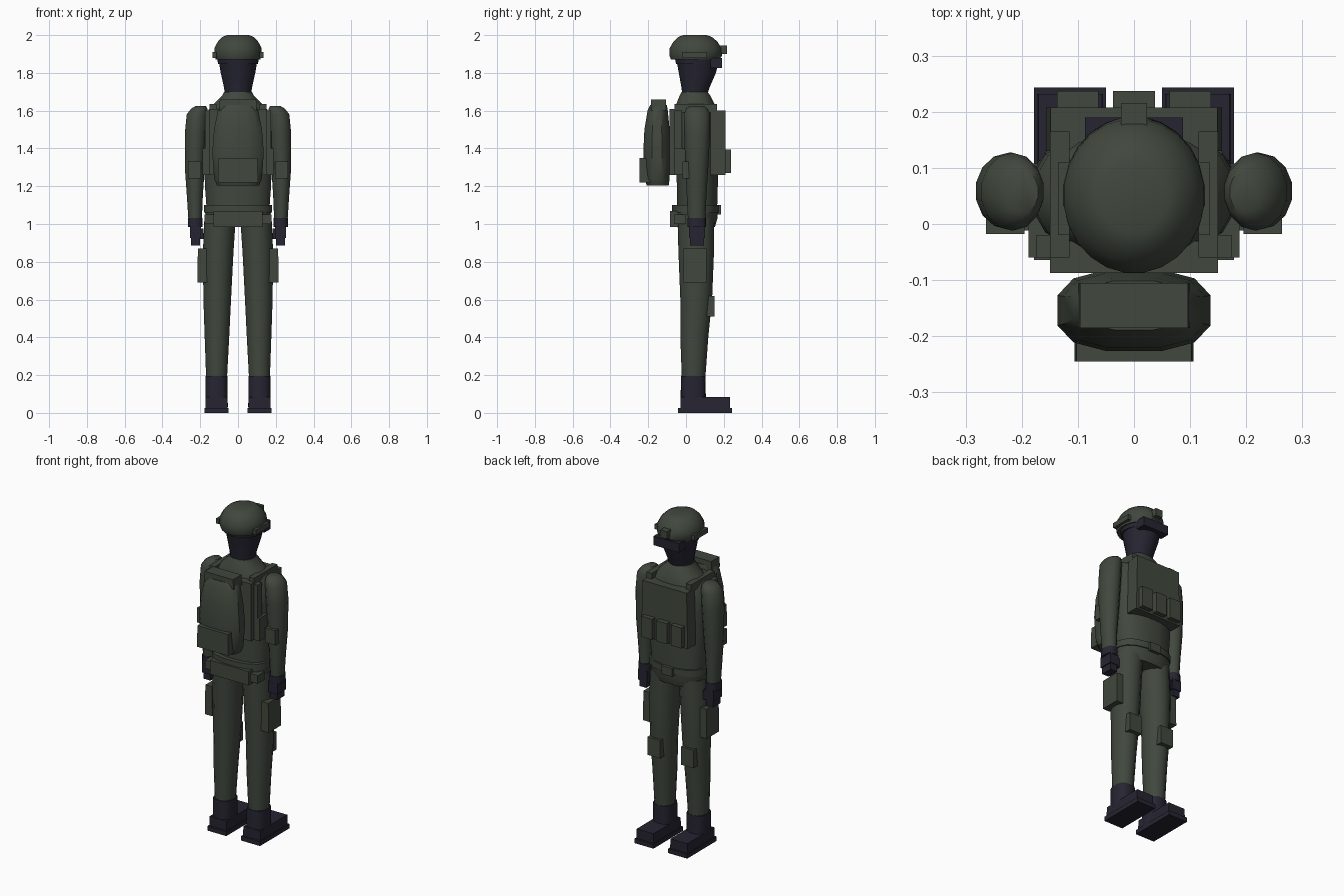
import bpy, bmesh
from math import cos, sin, pi, copysign

if "Cube" in bpy.data.objects:
    bpy.data.objects.remove(bpy.data.objects["Cube"])


def material(name, color):
    m = bpy.data.materials.new(name)
    m.use_nodes = True
    m.diffuse_color = (*color, 1)
    m.node_tree.nodes["Principled BSDF"].inputs["Base Color"].default_value = (*color, 1)
    return m


GREEN = material("field green", (0.052, 0.064, 0.048))
DARK = material("dark navy", (0.019, 0.018, 0.031))


def finish(name, bm, mat, smooth=False):
    bmesh.ops.recalc_face_normals(bm, faces=bm.faces)
    mesh = bpy.data.meshes.new(name)
    bm.to_mesh(mesh)
    bm.free()
    mesh.materials.append(mat)
    ob = bpy.data.objects.new(name, mesh)
    bpy.context.collection.objects.link(ob)
    if smooth:
        bpy.ops.object.select_all(action="DESELECT")
        ob.select_set(True)
        bpy.context.view_layer.objects.active = ob
        bpy.ops.object.shade_smooth_by_angle(angle=0.75)
    return ob


def box(name, x, y, z, mat=GREEN, taper=1.0):
    """Box from axis ranges; taper scales the top face in x."""
    bm = bmesh.new()
    bmesh.ops.create_cube(bm, size=1)
    for v in bm.verts:
        k = taper if v.co.z > 0 else 1
        v.co = [(a + b) / 2 + c * (b - a) * s
                for (a, b), c, s in zip((x, y, z), v.co, (k, 1, 1))]
    return finish(name, bm, mat)


def loft(name, rings, mat=GREEN, sides=14, square=1.0, smooth=True):
    """Skin through rings given as (z, x0, x1, y0, y1)."""
    bm = bmesh.new()
    loops = []
    for z, x0, x1, y0, y1 in rings:
        loop = []
        for i in range(sides):
            a = 2 * pi * (i + 0.5) / sides
            c, s = [copysign(abs(t) ** square, t) for t in (cos(a), sin(a))]
            loop.append(bm.verts.new(((x0 + x1) / 2 + c * (x1 - x0) / 2,
                                      (y0 + y1) / 2 + s * (y1 - y0) / 2, z)))
        loops.append(loop)
    for p, q in zip(loops, loops[1:]):
        for i in range(sides):
            j = (i + 1) % sides
            bm.faces.new((p[i], p[j], q[j], q[i]))
    bm.faces.new(loops[0])
    bm.faces.new(loops[-1])
    return finish(name, bm, mat, smooth)


def centred(rows):
    return [(z, -w, w, y0, y1) for z, w, y0, y1 in rows]


# Torso, hips and belt
loft("torso", centred([(1.03, .165, -.05, .165), (1.2, .178, -.05, .17),
                       (1.45, .185, -.06, .17), (1.58, .18, -.06, .165),
                       (1.63, .135, -.055, .155), (1.68, .085, -.035, .13),
                       (1.7, .075, -.025, .115)]), sides=16, square=.85)
loft("hips", centred([(.985, .155, -.06, .155), (1.03, .175, -.07, .168),
                      (1.1, .178, -.065, .168)]), sides=16, square=.8)
loft("belt", centred([(1.06, .182, -.075, .175), (1.1, .182, -.075, .175)]),
     sides=16, square=.8)
box("rear_belt_pouch", (-.13, .13), (-.085, -.04), (.985, 1.07))
box("belt_buckle", (-.035, .035), (.155, .185), (1.05, 1.1))

# Head and helmet
loft("masked_head", centred([(1.67, .07, -.02, .11), (1.72, .075, -.025, .125),
                             (1.8, .093, -.04, .16), (1.88, .107, -.055, .18)]), DARK, 16)
loft("helmet", centred([(1.87, .118, -.08, .175), (1.89, .127, -.088, .192),
                        (1.93, .126, -.088, .188), (1.965, .108, -.068, .168),
                        (1.99, .083, -.042, .138), (2.0, .06, -.015, .11)]), sides=24)
loft("goggle_strap", centred([(1.847, .108, -.055, .165), (1.873, .111, -.06, .172)]), DARK, 16)
box("goggles", (-.087, .087), (.13, .19), (1.825, 1.88), DARK)
box("helmet_mount", (-.023, .023), (.17, .216), (1.9, 1.945))

# Plate carrier
box("front_plate", (-.157, .157), (.13, .208), (1.26, 1.6), taper=.95)
box("back_plate", (-.15, .15), (-.087, -.03), (1.26, 1.61))
for n, x in enumerate((-.1, 0, .1)):
    box(f"magazine_pouch_{n + 1}", (x - .037, x + .037), (.19, .237), (1.27, 1.395))

# Backpack
loft("backpack", centred([(1.205, .115, -.21, -.09), (1.24, .13, -.222, -.085),
                          (1.38, .14, -.228, -.08), (1.5, .13, -.222, -.085),
                          (1.6, .11, -.205, -.095), (1.63, .095, -.19, -.1)]),
     sides=12, square=.75)
box("backpack_lid", (-.1, .1), (-.185, -.105), (1.6, 1.66), taper=.96)
box("backpack_pocket", (-.106, .106), (-.245, -.19), (1.22, 1.35), taper=.97)


# Mirrored limbs and gear
for side, s in (("left", 1), ("right", -1)):
    def sx(a, b):
        return tuple(sorted((s * a, s * b)))

    def part(name, x, y, z, mat=GREEN, **kw):
        box(f"{side}_{name}", sx(*x), y, z, mat, **kw)

    def limb(name, rows, mat=GREEN, **kw):
        loft(f"{side}_{name}", [(z, *sx(a, b), y0, y1) for z, a, b, y0, y1 in rows], mat, **kw)

    limb("leg", [(.18, .057, .17, -.022, .102), (.4, .045, .178, -.03, .118),
                 (.6, .035, .185, -.03, .138), (.85, .022, .188, -.04, .148),
                 (1.03, .01, .18, -.045, .15)])
    limb("boot_shaft", [(.03, .053, .173, -.03, .105), (.195, .054, .173, -.026, .104)],
         DARK, square=.75)
    part("boot_sole", (.05, .178), (-.042, .243), (0, .027), DARK)
    part("boot_foot", (.055, .173), (-.03, .232), (.025, .085), DARK, taper=.96)
    part("knee_pad", (.07, .155), (.09, .15), (.51, .62))
    part("thigh_pouch", (.165, .215), (-.012, .108), (.69, .87), taper=.9)
    limb("arm", [(1.03, .19, .264, .01, .103), (1.15, .185, .272, .004, .108),
                 (1.3, .175, .283, -.003, .118), (1.48, .165, .283, -.01, .127),
                 (1.58, .16, .273, -.012, .127), (1.61, .16, .25, .0, .115),
                 (1.625, .17, .225, .02, .095)])
    part("elbow_pad", (.195, .264), (-.018, .04), (1.24, 1.33))
    limb("glove_cuff", [(.985, .188, .266, .008, .106), (1.032, .188, .266, .008, .106)],
         DARK, square=.8)
    part("palm", (.195, .255), (.015, .1), (.925, .99), DARK)
    part("fingers", (.202, .248), (.022, .095), (.885, .927), DARK)
    part("thumb", (.183, .2), (.055, .095), (.92, .975), DARK)
    part("shoulder_strap", (.115, .15), (-.06, .165), (1.59, 1.635))
    part("vest_side", (.14, .188), (-.06, .02), (1.26, 1.4))
    part("vest_rear_strap", (.145, .175), (-.06, -.02), (1.26, 1.6))
    part("belt_pouch", (.115, .178), (-.064, .0), (1.0, 1.05))
    part("helmet_rail", (.115, .135), (-.02, .11), (1.88, 1.91))
